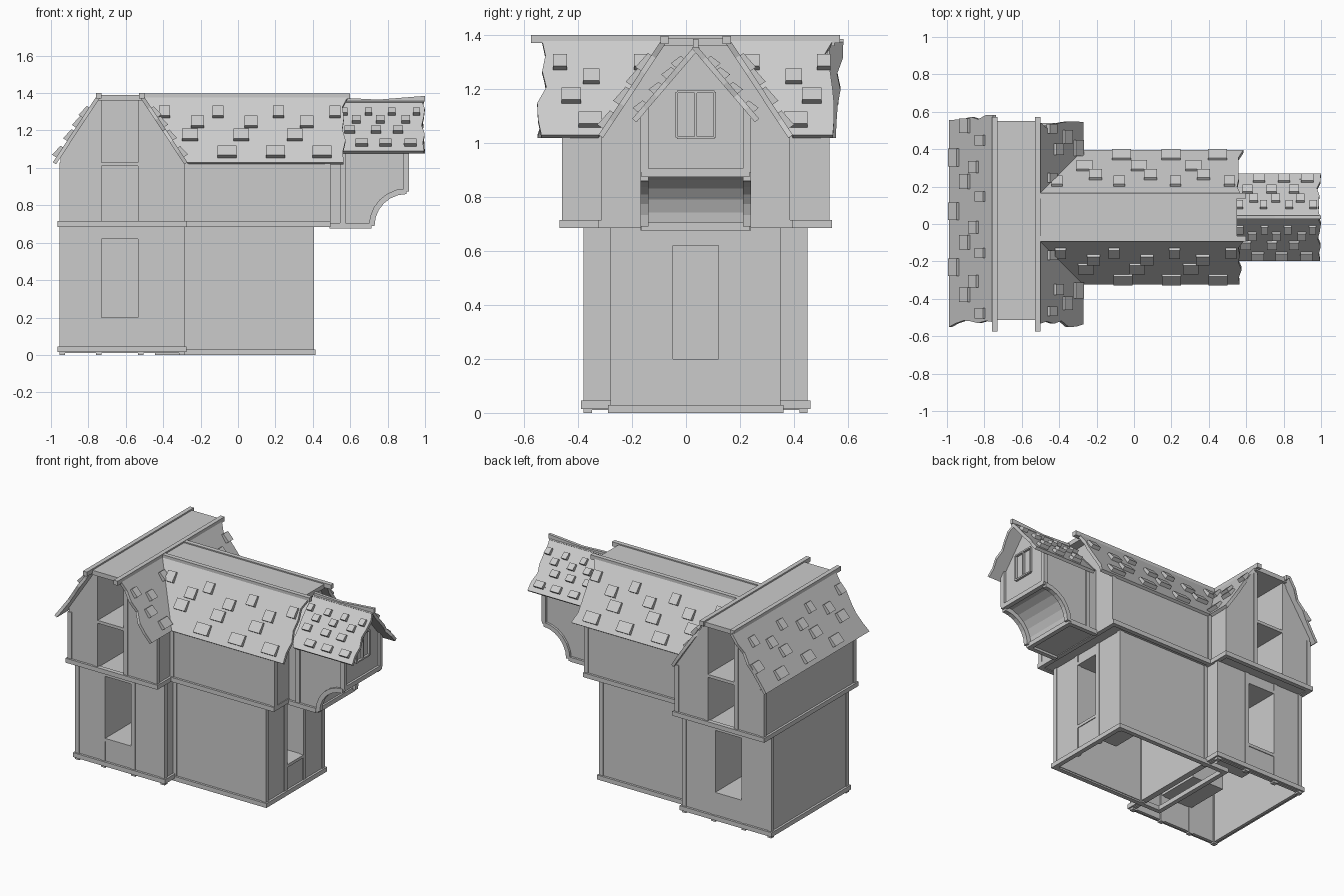
import bpy, bmesh, math, random
from mathutils import Vector

cube = bpy.data.objects.get("Cube")
if cube:
    bpy.data.objects.remove(cube, do_unlink=True)

rng = random.Random(4)
grey = bpy.data.materials.new("plain grey")
grey.use_nodes = True
GREY = (0.6, 0.6, 0.6, 1)
grey.diffuse_color = GREY
grey.node_tree.nodes["Principled BSDF"].inputs["Base Color"].default_value = GREY

# Parts are laid out around y = 0, then moved to the middle line of the house
MIDDLE = Vector((0, 0.036, 0))
FLOOR, EAVE, RIDGE = 0.69, 1.03, 1.385
REAR_LEFT, REAR_RIGHT = -0.95, -0.29
CROWN_LEFT, CROWN_RIGHT = -0.755, -0.505
MAIN_END, MAIN_OVERHANG, BAY_END = 0.4, 0.49, 0.9
REAR_LOWER, REAR_UPPER = 0.41, 0.49
MAIN_LOWER, MAIN_UPPER = 0.31, 0.345
CROWN_HALF, BAY_HALF = 0.125, 0.19
ROOF_FRONT, ROOF_BACK = -0.55, 0.515
THICK = 0.02
POST = 0.03


def finish(name, bm):
    bmesh.ops.recalc_face_normals(bm, faces=bm.faces)
    bmesh.ops.translate(bm, verts=bm.verts, vec=MIDDLE)
    mesh = bpy.data.meshes.new(name)
    bm.to_mesh(mesh)
    bm.free()
    mesh.materials.append(grey)
    obj = bpy.data.objects.new(name, mesh)
    bpy.context.collection.objects.link(obj)
    return obj


def add_prism(bm, points, offset):
    low = [bm.verts.new(p) for p in points]
    high = [bm.verts.new(Vector(p) + Vector(offset)) for p in points]
    bm.faces.new(low)
    bm.faces.new(high[::-1])
    for i, point in enumerate(low):
        bm.faces.new((low[i - 1], point, high[i], high[i - 1]))


def prism(name, points, offset):
    bm = bmesh.new()
    add_prism(bm, points, offset)
    return finish(name, bm)


def boxes(name, spans):
    bm = bmesh.new()
    for (left, right), (front, back), (low, high) in spans:
        base = [(left, front, low), (right, front, low), (right, back, low), (left, back, low)]
        add_prism(bm, base, (0, 0, high - low))
    return finish(name, bm)


def carve(obj, span, operation="DIFFERENCE"):
    tool = boxes("cutter", [span])
    tool.hide_render = True
    mod = obj.modifiers.new("carve", "BOOLEAN")
    mod.operation, mod.solver, mod.object = operation, "EXACT", tool
    bpy.context.view_layer.objects.active = obj
    bpy.ops.object.modifier_apply(modifier=mod.name)
    bpy.data.objects.remove(tool, do_unlink=True)


def sym(half):
    return -half, half


def grow(span, amount):
    return span[0] - amount, span[1] + amount


def strip(centre, width=POST):
    return centre - width / 2, centre + width / 2


def flip(span):
    x, (front, back), z = span
    return x, (-back, -front), z


def both(spans):
    return spans + [flip(s) for s in spans]


def ring(x, half, z):
    """Four beams around a rectangle, the ends crossing at the corners."""
    y = sym(half)
    sides = [(grow(x, POST / 2), strip(edge), z) for edge in y]
    return sides + [(strip(edge), grow(y, POST / 2), z) for edge in x]


def shell(name, x, half):
    """Ground floor walls, hollow and open below."""
    walls = boxes(name, [(x, sym(half), (THICK / 2, FLOOR))])
    carve(walls, (grow(x, -THICK), sym(half - THICK), (-THICK, FLOOR - THICK)))
    return walls


def niche(walls, opening, lining):
    carve(walls, lining, "UNION")
    carve(walls, opening)


# Ground floor with deep niches
REAR_X, MAIN_X = (REAR_LEFT, REAR_RIGHT), (REAR_RIGHT, MAIN_END)
DOOR_X, DOOR_Z, END_Y = (-0.73, -0.535), (0.2, 0.62), sym(0.09)
DEPTH = 0.3
rear_lower = shell("cross_wing_lower_walls", REAR_X, REAR_LOWER)
for side in both([(DOOR_X, (-1, DEPTH - REAR_LOWER), DOOR_Z)]):
    x, (front, back), z = side
    inner = REAR_LOWER - THICK / 2
    lined = max(front, -inner) - THICK * (front > -1), min(back, inner) + THICK * (back < 1)
    niche(rear_lower, side, (grow(x, THICK), lined, grow(z, THICK)))
main_lower = shell("main_wing_lower_walls", MAIN_X, MAIN_LOWER)
niche(main_lower, ((MAIN_END - DEPTH, 1), END_Y, DOOR_Z),
      ((MAIN_END - DEPTH - THICK, MAIN_END - THICK / 2), grow(END_Y, THICK), grow(DOOR_Z, THICK)))

# Upper floors with gables
SHELF = 1.01
top = RIDGE - THICK
outline = [(REAR_LEFT, FLOOR), (REAR_LEFT, EAVE + POST), (CROWN_LEFT, top),
           (CROWN_RIGHT, top), (REAR_RIGHT, EAVE), (REAR_RIGHT, FLOOR)]
rear_upper = prism("cross_wing_upper_walls", [(x, -REAR_UPPER, z) for x, z in outline],
                   (0, 2 * REAR_UPPER, 0))
for low, high in ((FLOOR + THICK, SHELF), (SHELF + THICK, top)):
    for side in both([(DOOR_X, (-1, DEPTH - REAR_UPPER), (low, high))]):
        carve(rear_upper, side)
half = [(MAIN_UPPER, FLOOR), (MAIN_UPPER, EAVE), (CROWN_HALF, top)]
outline = half + [(-y, z) for y, z in half[::-1]]
prism("main_wing_upper_walls", [(CROWN_RIGHT, y, z) for y, z in outline],
      (MAIN_OVERHANG - CROWN_RIGHT, 0, 0))

# Projecting bay with a curved underside
BAY_EAVE, COVE = 1.13, 0.2


def cove(radius):
    angles = [math.radians(a) for a in range(0, 91, 15)]
    return [(BAY_END - radius * math.cos(a), FLOOR + radius * math.sin(a)) for a in angles]


outline = cove(COVE) + [(BAY_END, BAY_EAVE), (MAIN_END, BAY_EAVE), (MAIN_END, FLOOR)]
prism("bay_walls", [(x, -BAY_HALF, z) for x, z in outline], (0, 2 * BAY_HALF, 0))
prism("bay_gable", [(MAIN_END, -BAY_HALF, BAY_EAVE), (MAIN_END, BAY_HALF, BAY_EAVE),
                    (MAIN_END, 0, RIDGE - 2 * THICK)], (BAY_END - MAIN_END, 0, 0))
bracket = cove(COVE) + cove(COVE - POST)[::-1]
for name, y in (("front_bay_bracket", -BAY_HALF), ("back_bay_bracket", BAY_HALF)):
    prism(name, [(x, y - POST / 2, z) for x, z in bracket], (0, POST, 0))
foot, head = BAY_END - COVE, FLOOR + COVE
across = grow(sym(BAY_HALF), THICK / 2)
boxes("bay_timbers", both([
    ((MAIN_OVERHANG, foot), strip(-BAY_HALF), strip(FLOOR)),
    (strip(BAY_END), strip(-BAY_HALF), (head, BAY_EAVE)),
    (strip(0.56), strip(-BAY_HALF, THICK), (FLOOR, BAY_EAVE)),
]) + [(strip(BAY_END), across, strip(head)), (strip(foot), across, strip(FLOOR))])
WINDOW_Y, WINDOW_Z = sym(0.07), (1.02, 1.19)
bars = [(strip(BAY_END), strip(y, THICK / 2), WINDOW_Z) for y in (*WINDOW_Y, 0)]
bars += [(strip(BAY_END), WINDOW_Y, strip(z, THICK / 2)) for z in WINDOW_Z]
boxes("bay_window", bars)

# Timber frame
boxes("base_beams", ring(REAR_X, REAR_LOWER, strip(POST)) + ring((-0.43, MAIN_END), MAIN_LOWER, (0, POST)))
boxes("floor_beams", ring(REAR_X, REAR_UPPER, strip(FLOOR + THICK / 2))
      + ring((REAR_RIGHT, MAIN_OVERHANG - THICK / 2), MAIN_UPPER, strip(FLOOR + THICK / 2)))
posts = []
proud = THICK / 2
for x in (REAR_LEFT + proud, REAR_RIGHT - proud):
    posts += [(strip(x), strip(proud - REAR_LOWER), (0, FLOOR)),
              (strip(x), strip(proud - REAR_UPPER), (FLOOR, EAVE))]
for x in grow(DOOR_X, POST / 2):
    posts += [(strip(x), strip(proud - REAR_LOWER), (0, FLOOR)),
              (strip(x), strip(proud - REAR_UPPER), (FLOOR, RIDGE))]
for z in grow(DOOR_Z, THICK / 2):
    posts += [(DOOR_X, strip(proud - REAR_LOWER), strip(z, THICK)),
              (strip(MAIN_END - proud), (END_Y[0], 0), strip(z, THICK))]
posts += [(DOOR_X, strip(proud - REAR_UPPER), strip(SHELF + proud, THICK)),
          (strip(MAIN_END - proud), strip(END_Y[0] - proud), (0, FLOOR))]
for x in (REAR_RIGHT + proud, MAIN_END - proud):
    posts.append((strip(x), strip(proud - MAIN_LOWER), (0, FLOOR)))
for x in (REAR_RIGHT + proud, MAIN_OVERHANG - proud):
    posts.append((strip(x), strip(proud - MAIN_UPPER), (FLOOR, EAVE)))
boxes("wall_posts", both(posts))

# Flat roof crowns and ridge beams
ROOF_END = 0.55
boxes("roof_crowns", [((CROWN_LEFT, CROWN_RIGHT), (ROOF_FRONT, ROOF_BACK), strip(RIDGE - proud)),
                      ((CROWN_RIGHT, ROOF_END), sym(CROWN_HALF), strip(RIDGE - proud))])
beams = [(strip(x), (ROOF_FRONT - 0.06, ROOF_BACK + THICK), strip(RIDGE))
         for x in (CROWN_LEFT + proud, CROWN_RIGHT - proud)]
beams += [((CROWN_RIGHT, ROOF_END + 0.05), strip(y), strip(RIDGE - THICK / 8))
          for y in sym(CROWN_HALF - proud)]
boxes("ridge_beams", beams)


def roof_slope(name, top, eave, ragged, count, size):
    """Flat slope between a top and an eave edge, with ragged ends and loose tiles."""
    (top_a, top_b), (eave_a, eave_b) = map(Vector, top), map(Vector, eave)
    along = (top_b - top_a).normalized()
    fall = (eave_a - top_a) - along * along.dot(eave_a - top_a)
    normal = along.cross(fall).normalized()
    normal *= math.copysign(1, normal.z)
    fall.normalize()

    def place(u, t):
        return top_a.lerp(top_b, u).lerp(eave_a.lerp(eave_b, u), t)

    steps = 6
    edges = []
    for u, reach in enumerate(ragged):
        edges.append([place(u, i / steps) + along * reach * rng.random() for i in range(steps + 1)])
    bm = bmesh.new()
    add_prism(bm, edges[0] + edges[1][::-1], -normal * THICK)
    # Raised tiles, thicker at their lower edge and larger near the eave
    for i in range(count):
        t = (0.25, 0.6, 0.4, 0.85)[i % 4]
        mid = place((i + rng.uniform(0.4, 0.8)) / count, t)
        width = along * size * (t + 0.6)
        h = fall * size * 0.5
        sink, lift = mid - width / 2 - normal * THICK / 4, normal * THICK
        add_prism(bm, [sink - h, sink + h, sink + h + lift * 1.5, sink - h + lift], width)
    return finish(name, bm)


# Cross wing roof
EAVE_LEFT, EAVE_RIGHT, MAIN_EAVE, JAG = -0.99, -0.27, 0.36, 0.04
roof_slope("cross_roof_outer",
           [(CROWN_LEFT, y, RIDGE) for y in (ROOF_FRONT, ROOF_BACK)],
           [(EAVE_LEFT, y, EAVE) for y in (ROOF_FRONT, ROOF_BACK)], (-JAG, JAG), 14, 0.065)
for name, side, end in (("front", -1, ROOF_FRONT), ("back", 1, ROOF_BACK)):
    roof_slope("cross_roof_inner_" + name,
               [(CROWN_RIGHT, y, RIDGE) for y in (end, side * CROWN_HALF)],
               [(EAVE_RIGHT, y, EAVE) for y in (end, side * MAIN_EAVE)], (side * JAG * side * side, 0), 5, 0.06)
    # Main wing and bay roofs
    roof_slope("main_roof_" + name,
               [(x, side * CROWN_HALF, RIDGE) for x in (CROWN_RIGHT, ROOF_END)],
               [(x, side * MAIN_EAVE, EAVE) for x in (EAVE_RIGHT, ROOF_END)], (0, JAG), 13, 0.07)
    BAY_X = (ROOF_END, 0.97)
    roof_slope("bay_roof_" + name,
               [(x, 0, RIDGE - THICK) for x in BAY_X],
               [(x, side * 0.235, 1.09) for x in BAY_X], (-THICK, POST), 13, 0.045)

# Gently sagging ridge of the bay
sag = [(x, RIDGE - dip) for x, dip in ((ROOF_END, 0.01), (0.75, 0.02), (1, 0))]
low_edge = [(x, z - POST) for x, z in sag[::-1]]
prism("bay_ridge", [(x, -THICK / 2, z) for x, z in sag + low_edge], (0, THICK, 0))
